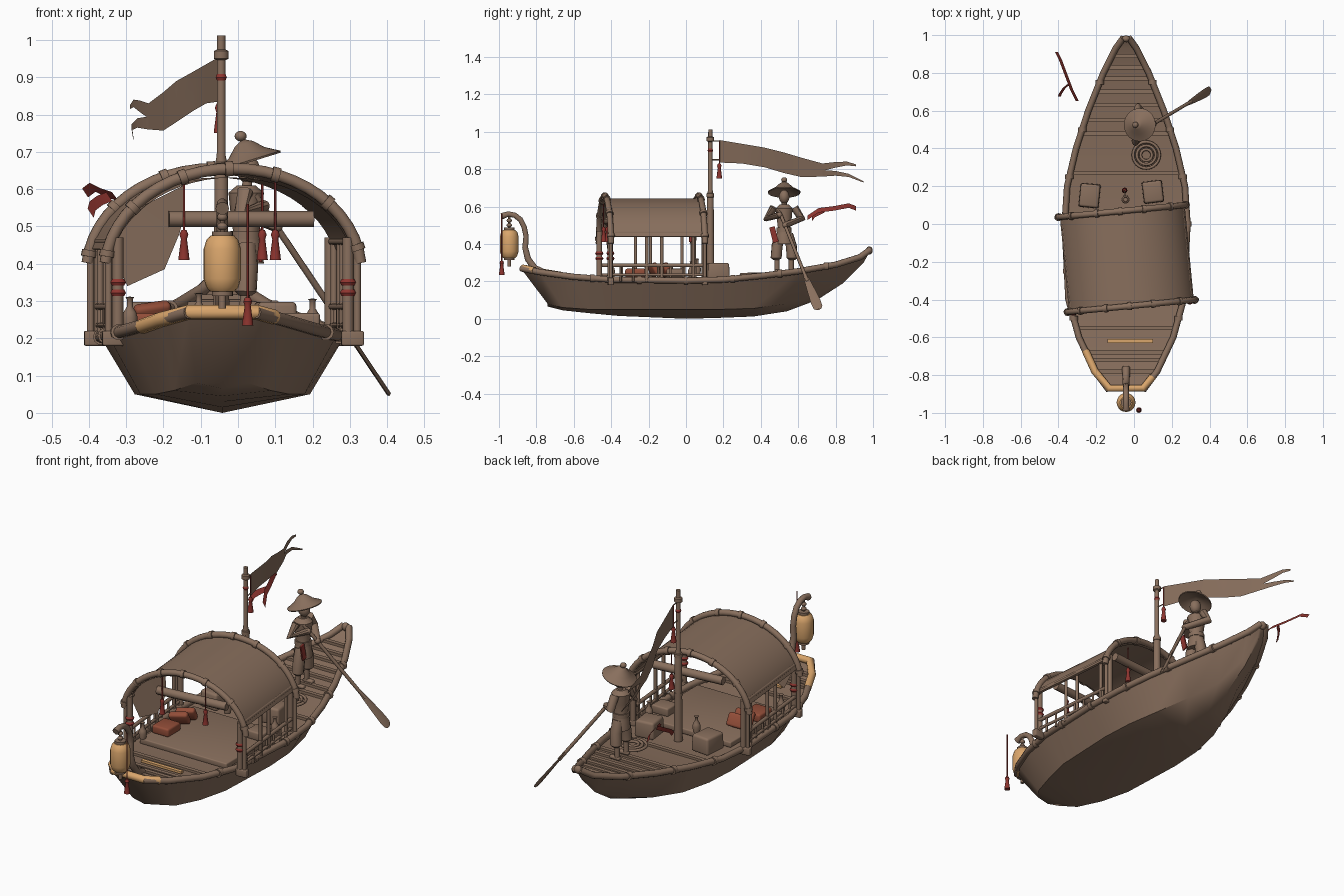
import bpy, bmesh, math
from mathutils import Vector, Matrix

if "Cube" in bpy.data.objects:
    bpy.data.objects.remove(bpy.data.objects["Cube"])
CX = -0.042
made = []


def material(name, rgb):
    m = bpy.data.materials.new(name)
    m.use_nodes = True
    m.diffuse_color = (*rgb, 1)
    m.node_tree.nodes["Principled BSDF"].inputs["Base Color"].default_value = (*rgb, 1)
    return m


WOOD = material("weathered brown", (0.25, 0.16, 0.11))
RED = material("deep red", (0.27, 0.035, 0.028))
RUST = material("rust cushion", (0.29, 0.075, 0.04))
GOLD = material("lantern gold", (0.70, 0.38, 0.15))


def add(name, bm, mat):
    bmesh.ops.recalc_face_normals(bm, faces=bm.faces)
    me = bpy.data.meshes.new(name)
    bm.to_mesh(me)
    bm.free()
    me.materials.append(mat)
    ob = bpy.data.objects.new(name, me)
    bpy.context.collection.objects.link(ob)
    made.append(ob)
    return ob


def tube(name, pts, r, mat=WOOD, radii=None):
    """Round pole swept along points."""
    cu = bpy.data.curves.new(name, "CURVE")
    cu.dimensions = "3D"
    cu.bevel_depth, cu.bevel_resolution, cu.use_fill_caps = r, 3, True
    sp = cu.splines.new("POLY")
    sp.points.add(len(pts) - 1)
    for i, p in enumerate(pts):
        sp.points[i].co = (*p, 1)
        sp.points[i].radius = radii[i] if radii else 1
    tmp = bpy.data.objects.new("temp", cu)
    bpy.context.collection.objects.link(tmp)
    me = bpy.data.meshes.new_from_object(tmp.evaluated_get(bpy.context.evaluated_depsgraph_get()))
    bpy.data.objects.remove(tmp)
    bm = bmesh.new()
    bm.from_mesh(me)
    bpy.data.meshes.remove(me)
    return add(name, bm, mat)


def lathe(name, profile, loc, mat=WOOD, tilt=0, n=20):
    """Spin (radius, height) pairs about z."""
    bm = bmesh.new()
    vs = [bm.verts.new((r, 0, z)) for r, z in profile]
    es = [bm.edges.new(e) for e in zip(vs, vs[1:])]
    bmesh.ops.spin(bm, geom=vs + es, axis=(0, 0, 1), cent=(0, 0, 0), angle=math.tau, steps=n)
    bmesh.ops.remove_doubles(bm, verts=bm.verts, dist=0.0001)
    bm.transform(Matrix.Translation(loc) @ Matrix.Rotation(tilt, 4, "Y"))
    return add(name, bm, mat)


def box(name, loc, size, mat=WOOD, rot=(0, 0, 0), taper=1.0, bevel=0.0):
    bm = bmesh.new()
    bmesh.ops.create_cube(bm, size=1)
    for v in bm.verts:
        k = taper if v.co.z > 0 else 1
        v.co = Vector((v.co.x * size[0] * k, v.co.y * size[1] * k, v.co.z * size[2]))
    if bevel:
        bmesh.ops.bevel(bm, geom=bm.edges[:], offset=bevel, segments=3, affect="EDGES", profile=0.5)
    m = Matrix.Translation(loc)
    for a, ax in zip(rot, "XYZ"):
        m = m @ Matrix.Rotation(a, 4, ax)
    bm.transform(m)
    return add(name, bm, mat)


def ball(name, loc, size, mat=WOOD):
    bm = bmesh.new()
    bmesh.ops.create_uvsphere(bm, u_segments=16, v_segments=10, radius=1)
    bm.transform(Matrix.Translation(loc) @ Matrix.Diagonal((*size, 1)))
    return add(name, bm, mat)


def loft(name, rows, mat=WOOD, caps=False):
    bm = bmesh.new()
    vr = [[bm.verts.new(p) for p in row] for row in rows]
    for a, b in zip(vr, vr[1:]):
        for i in range(len(a) - 1):
            bm.faces.new((a[i], a[i + 1], b[i + 1], b[i]))
    if caps:
        bm.faces.new(vr[0])
        bm.faces.new(vr[-1])
    return add(name, bm, mat)


def tassel(name, x, y, top, neck, bottom):
    tube(name + "_cord", [(x, y, top), (x, y, neck)], 0.003, RED)
    h = neck - bottom
    lathe(name, [(0, h), (0.007, h), (0.012, h * .85), (0.008, h * .7), (0.014, 0.01), (0.015, 0), (0, 0)],
          (x, y, bottom), RED, n=12)


# Hull: rim y, rim half width, rim z, bottom y, chine half width, chine z, keel z
stations = [(-.88, .09, .265, -.74, .07, .08, .065), (-.78, .165, .245, -.66, .13, .06, .045),
            (-.6, .25, .22, -.52, .18, .05, .03), (-.4, .305, .205, -.36, .22, .05, .015),
            (0, .325, .2, 0, .235, .05, 0), (.2, .312, .205, .18, .225, .05, .005),
            (.4, .265, .225, .36, .19, .055, .012), (.6, .2, .25, .54, .13, .08, .04),
            (.8, .12, .285, .7, .06, .125, .1), (.93, .055, .325, .84, .02, .21, .19),
            (.985, .015, .365, .95, .008, .31, .3)]
loft("hull", [[(CX - w, y, z), (CX - c, b, cz), (CX, b, k), (CX + c, b, cz), (CX + w, y, z)]
              for y, w, z, b, c, cz, k in stations], caps=True)
loft("deck", [[(CX - w * .98, y, z - .008), (CX + w * .98, y, z - .008)] for y, w, z, *_ in stations])


def rim_at(y):
    for a, b in zip(stations, stations[1:]):
        if a[0] <= y <= b[0]:
            t = (y - a[0]) / (b[0] - a[0])
            return a[1] + (b[1] - a[1]) * t, a[2] + (b[2] - a[2]) * t


# Bamboo gunwale with joints, gilded round the bow
for s, side in ((-1, "right"), (1, "left")):
    tube("gunwale_" + side, [(CX + s * w, y, z + .004) for y, w, z, *_ in stations], 0.017)
    for y in (-.5, -.25, .0, .25, .5, .75):
        w, z = rim_at(y)
        tube("gunwale_joint", [(CX + s * w, y - .012, z + .004), (CX + s * w, y + .012, z + .004)], 0.022)
tube("bow_rail", [(CX + x, y, z) for x, y, z in
     ((-.215, -.67, .232), (-.165, -.78, .25), (-.09, -.87, .27), (.09, -.87, .27), (.14, -.81, .257))], 0.02, GOLD)
box("gilded_slat", (-.02, -.62, .228), (.24, .02, .012), GOLD)
ball("stern_knob", (CX, .98, .365), (.022, .018, .022))

# Cross planks
for y in (-.78, -.72, -.68, -.55, .27, .48, .55, .63, .70, .77, .83, .89):
    w, z = rim_at(y)
    box("deck_plank", (CX, y, z - .002), (w * 1.94, .022, .014))
box("cabin_floor", (CX, -.18, .21), (.52, .46, .03), bevel=.006)

# Canopy, made square then turned slightly
start = len(made)


def arch(w, h, n=24, lo=10):
    ts = [math.radians(lo + (180 - 2 * lo) * i / n) for i in range(n + 1)]
    return [(w * math.cos(t), h * math.sin(t)) for t in ts]


outer, inner = arch(.342, .268, lo=14), arch(.33, .256, lo=14)
ring = outer + inner[::-1] + outer[:1]
loft("canopy_roof", [[(x, y, .375 + z) for x, z in ring] for y in (-.245, .245)])
for y in (-.255, .25):
    pts = [(x, y, .378 + z) for x, z in arch(.345, .277, lo=5)]
    tube("canopy_arch", pts, 0.016)
    for i in (1, 5, 9, 12, 15, 19, 23):
        a, b = Vector(pts[i]), Vector(pts[i + 1])
        tube("arch_joint", [a, a.lerp(b, .5)], 0.021)
    tube("rolled_blind", [(-.17, y + (.03 if y < 0 else -.05), .52), (.22, y + (.03 if y < 0 else -.05), .52)], 0.022)
    for s in (-1, 1):
        tube("canopy_post", [(s * .31, y, .19), (s * .31, y, .47)], 0.015)
        tube("post_brace", [(s * .335, y, .19), (s * .335, y, .43)], 0.01)
        box("post_foot", (s * .322, y, .2), (.06, .03, .04), bevel=.005)
        if y < 0:
            for z in (.322, .35):
                lathe("red_lashing", [(.017, -.009), (.022, 0), (.017, .009)], (s * .31, y, z), RED)
for s in (-1, 1):
    for z, r in ((.46, .011), (.285, .01), (.235, .008)):
        tube("side_rail", [(s * .315, -.25, z), (s * .315, .25, z)], r)
    for y in (-.06, .02, .19):
        tube("side_upright", [(s * .315, y, .2), (s * .315, y, .46)], 0.009)
    for i in range(7):
        y = -.2 + i * .067
        tube("baluster", [(s * .315, y, .2), (s * .315, y, .285)], 0.006)
loft("side_curtain", [[(a, -.22, b), (c, -.21, d)] for a, b, c, d in
     ((-.325, .44, -.28, .34), (-.31, .48, -.18, .385), (-.25, .55, -.14, .48), (-.13, .61, -.13, .52))])
turn = Matrix.Translation((CX + .004, -.18, 0)) @ Matrix.Rotation(math.radians(5.5), 4, "Z")
for ob in made[start:]:
    ob.data.transform(turn)
for x, y in ((-.145, -.44), (.1, -.42), (.065, .03)):
    tassel("canopy_tassel", x, y, .62, .49, .41)

# Bow hook and lantern
tube("lantern_hook", [(CX, y, z) for y, z in ((-.76, .245), (-.81, .27), (-.845, .32), (-.86, .38), (-.855, .44),
     (-.865, .49), (-.885, .53), (-.915, .553), (-.95, .56), (-.985, .548))], 0.015,
     radii=[1.4, 1.3, 1.2, 1.1, 1, 1, 1, 1, 1, 1.2])
tube("lantern_hanger", [(CX, -.945, .56), (CX, -.945, .48)], 0.006)
for z in (.525, .5):
    ball("hanger_bead", (CX, -.945, z), (.014, .014, .011))
lathe("lantern", [(0, 0), (.032, 0), (.043, .012), (.05, .035), (.05, .115), (.043, .138), (.032, .15), (0, .15)],
      (CX, -.945, .325), GOLD)
for z in (.313, .473):
    lathe("lantern_cap", [(0, 0), (.028, 0), (.028, .014), (0, .014)], (CX, -.945, z))
tube("lantern_stem", [(CX, -.945, .28), (CX, -.945, .315)], 0.01)
tassel("lantern_tassel", .026, -.985, .56, .31, .235)

# Mast and streaming flag
lathe("mast", [(0, .2), (.022, .2), (.019, .45), (.018, .66), (.012, .69), (.011, 1.012), (0, 1.012)], (-.045, .13, 0))
for z in (.22, .45, .66, .96):
    lathe("mast_collar", [(.012, -.014), (.02, -.01), (.02, .01), (.012, .014)], (-.045, .13, z))
lathe("mast_lashing", [(.011, -.01), (.015, 0), (.011, .01)], (-.045, .13, .9), RED)
for z in (.95, .85):
    tube("flag_tie", [(-.045, .13, z), (-.05, .18, z)], 0.003)
tassel("mast_tassel", -.05, .178, .95, .83, .75)
for name, cols in (
        ("flag", ((-.05, .18, .955, .835), (-.085, .3, .935, .83), (-.12, .42, .915, .81), (-.165, .52, .89, .78),
                  (-.2, .62, .86, .757), (-.24, .73, .83, .76))),
        ("flag_tail_upper", ((-.24, .73, .83, .79), (-.265, .8, .838, .808), (-.28, .86, .84, .82), (-.29, .91, .825, .815))),
        ("flag_tail_lower", ((-.24, .73, .795, .76), (-.27, .8, .79, .765), (-.285, .87, .775, .758), (-.28, .95, .735, .728)))):
    loft(name, [[(x, y, a), (x, y, b)] for x, y, a, b in cols])
for name, pts in (("red_sash_upper", ((-.3, .65, .54), (-.33, .71, .58), (-.36, .79, .59), (-.39, .87, .605), (-.41, .91, .59))),
                  ("red_sash_lower", ((-.345, .74, .58), (-.37, .72, .57), (-.39, .69, .555), (-.395, .675, .535)))):
    loft(name, [[(x - .008, y, z + .012), (x + .008, y, z - .012)] for x, y, z in pts], RED)

# Cargo, cushions and rope
box("crate_right", (.1, .17, .253), (.11, .12, .09), rot=(0, 0, .12), taper=.93, bevel=.012)
box("crate_left", (-.235, .15, .253), (.11, .13, .09), rot=(0, 0, -.1), taper=.93, bevel=.012)
box("red_chest", (-.24, -.27, .245), (.1, .11, .045), RUST, bevel=.01)
for y in (-.17, -.11):
    box("cushion", (-.23, y, .262), (.1, .035, .07), RUST, rot=(.5, 0, .3), bevel=.012)
box("small_chest", (.17, -.06, .245), (.1, .09, .045), bevel=.008)
jar = [(0, 0), (.017, 0), (.021, .03), (.017, .045), (.008, .06), (.008, .08), (.012, .085), (0, .087)]
for p in ((-.29, -.4, .225), (-.105, .06, .235), (.2, .03, .22)):
    lathe("jar", jar, p, n=14)
for r, z in ((.07, .236), (.05, .238), (.03, .24)):
    circle = [(.065 + r * math.cos(a), .365 + r * math.sin(a), z) for a in [math.tau * i / 24 for i in range(25)]]
    tube("rope_coil", circle, 0.008)

# Boatman facing the oar side
MY = .525
for s in (-1, 1):
    y = MY + s * .038
    tube("trouser", [(.022, MY + s * .02, .45), (.024, y, .39), (.02, y + s * .005, .325), (.02, y + s * .005, .315)],
         0.03, radii=[.95, 1, 1, .6])
    tube("shin", [(.02, y, .33), (.015, y, .25)], 0.014)
    box("shoe", (.028, y, .253), (.06, .026, .02), bevel=.008)
tube("tunic", [(.022, MY, z) for z in (.40, .45, .485, .54, .59, .61)], .05, radii=[.95, .85, .7, .85, .95, .5])
tube("belt", [(.022, MY, .465), (.022, MY, .488)], .042)
box("sash_end", (.06, MY - .055, .45), (.008, .03, .085), RED, rot=(.25, 0, 0))
arms = {"front": ((.02, .47, .595), (.005, .435, .535), (.07, .5, .555)),
        "rear": ((.02, .58, .595), (.02, .617, .535), (.105, .53, .5))}
for name, pts in arms.items():
    tube("arm_" + name, pts, 0.022, radii=[1, 1, .75])
    ball("hand_" + name, pts[2], (.015, .015, .015))
tube("neck", [(.024, MY, .6), (.026, MY, .64)], .014)
ball("head", (.028, MY, .652), (.031, .028, .037))
lathe("straw_hat", [(0, .06), (.025, .047), (.05, .022), (.088, 0), (.086, -.005), (.045, .014), (0, .03)],
      (.03, MY, .677), tilt=-.3, n=28)
ball("hat_knob", (.007, MY, .742), (.016, .016, .014))

# Oar with a flattened blade
a, b = Vector((.045, .495, .585)), Vector((.405, .71, .05))
tube("oar_shaft", [a, a.lerp(b, .72)], .009)
d = (b - a).normalized()
side = d.cross(Vector((1, 0, .2))).normalized()
thick = d.cross(side) * .006
rows = []
for t, w in ((.64, .009), (.72, .016), (.82, .022), (.93, .027), (.98, .025), (1, .014)):
    c = a.lerp(b, t)
    rows.append([c - side * w, c - thick, c + side * w, c + thick, c - side * w])
blade = loft("oar_blade", rows)

# Smooth rounded parts while keeping crisp edges
bpy.ops.object.select_all(action="DESELECT")
for ob in made:
    ob.select_set(True)
bpy.context.view_layer.objects.active = made[0]
bpy.ops.object.shade_smooth_by_angle(angle=math.radians(40))
